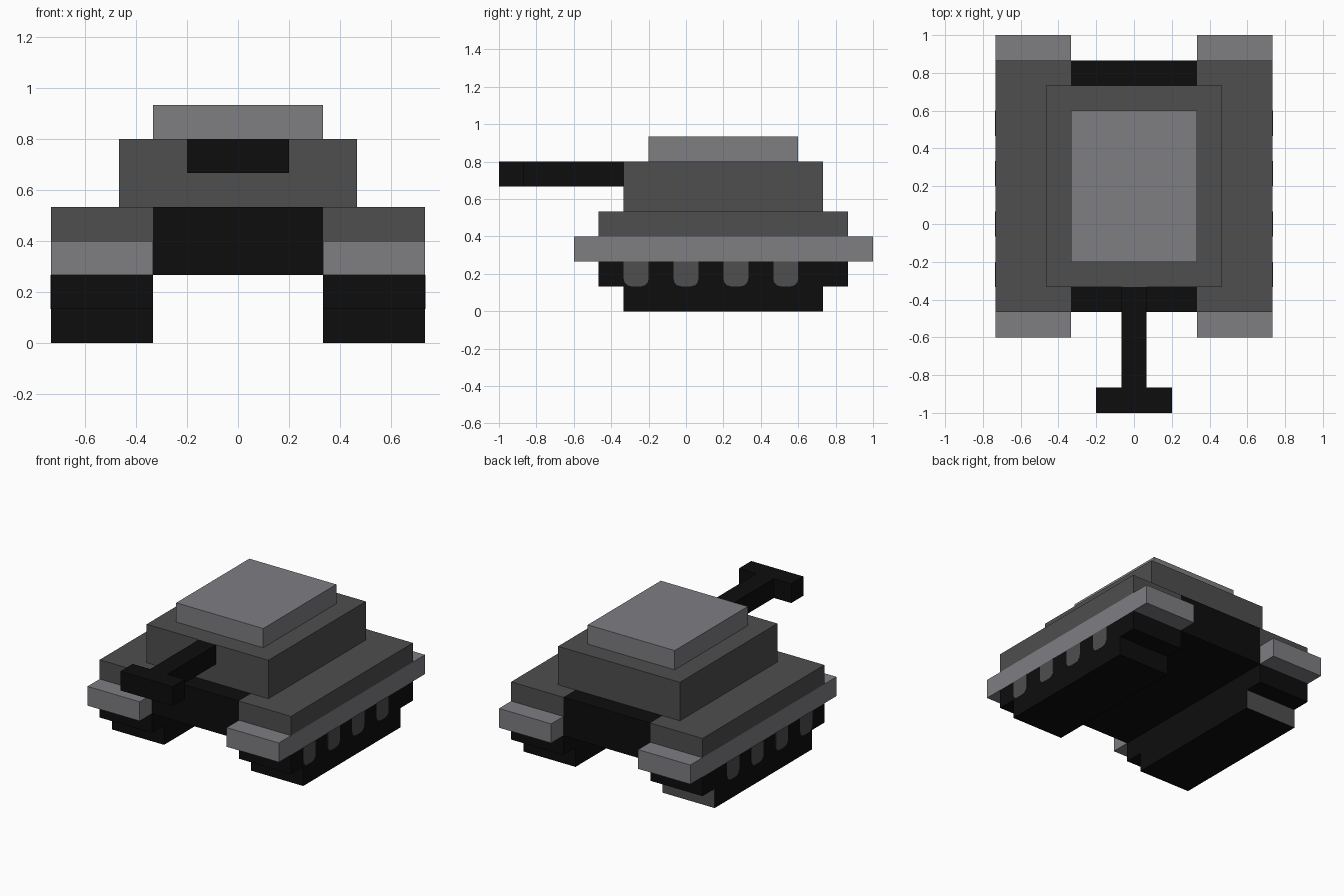
import bpy, bmesh

if "Cube" in bpy.data.objects:
    bpy.data.objects.remove(bpy.data.objects["Cube"])

U = 1 / 15  # the model sits on a regular block grid


def material(name, rgb):
    m = bpy.data.materials.new(name)
    m.diffuse_color = (*rgb, 1)
    m.use_nodes = True
    m.node_tree.nodes["Principled BSDF"].inputs["Base Color"].default_value = m.diffuse_color
    return m


BLACK = material("black", (0.004, 0.004, 0.004))
DARK = material("dark grey", (0.077, 0.077, 0.077))
LIGHT = material("light grey", (0.209, 0.205, 0.222))


def finish(name, bm, *mats):
    bmesh.ops.recalc_face_normals(bm, faces=bm.faces)
    mesh = bpy.data.meshes.new(name)
    bm.to_mesh(mesh)
    bm.free()
    for m in mats:
        mesh.materials.append(m)
    ob = bpy.data.objects.new(name, mesh)
    bpy.context.collection.objects.link(ob)
    return ob


def add_box(bm, x, y, z):
    """Box from (min, max) ranges."""
    verts = bmesh.ops.create_cube(bm, size=1)["verts"]
    for v in verts:
        v.co = [r[0] if c < 0 else r[1] for c, r in zip(v.co, (x, y, z))]
    return verts


def box(name, mat, x, y, z):
    """Box given in grid units."""
    bm = bmesh.new()
    add_box(bm, *[(a * U, b * U) for a, b in (x, y, z)])
    return finish(name, bm, mat)


# hull, turret and hatch
box("hull", BLACK, (-5, 5), (-7, 13), (4, 8))
box("turret", DARK, (-7, 7), (-5, 11), (8, 12))
box("hatch", LIGHT, (-5, 5), (-3, 9), (12, 14))

# gun
box("barrel", BLACK, (-1, 1), (-13, -5), (10, 12))
box("muzzle", BLACK, (-3, 3), (-15, -13), (10, 12))

for side, s in (("left", -1), ("right", 1)):
    x = sorted((5 * s, 11 * s))
    # side deck, mudguard and stepped track
    box(side + "_deck", DARK, x, (-7, 13), (6, 8))
    box(side + "_mudguard", LIGHT, x, (-9, 15), (4, 6))
    box(side + "_track_upper", BLACK, x, (-7, 13), (2, 4))
    lower = box(side + "_track_lower", BLACK, x, (-5, 11), (0, 2))
    if s < 0:  # grey rear end on the left track only
        lower.data.materials.append(DARK)
        for f in lower.data.polygons:
            if f.normal.y > 0.9:
                f.material_index = 1

    # four wheel plates with rounded lower corners
    bm = bmesh.new()
    for i in range(4):
        y0 = (-5 + 4 * i) * U
        xs = sorted((s * (11 * U - 0.004), s * (11 * U + 0.002)))
        verts = add_box(bm, xs, (y0, y0 + 2 * U), (2 * U, 4 * U))
        low = [v for v in verts if v.co.z < 3 * U]
        edges = {e for v in low for e in v.link_edges
                 if abs(e.verts[0].co.x - e.verts[1].co.x) > 0.001}
        bmesh.ops.bevel(bm, geom=list(edges), offset=0.04, segments=3,
                        profile=0.5, affect="EDGES")
    finish(side + "_wheels", bm, DARK)
